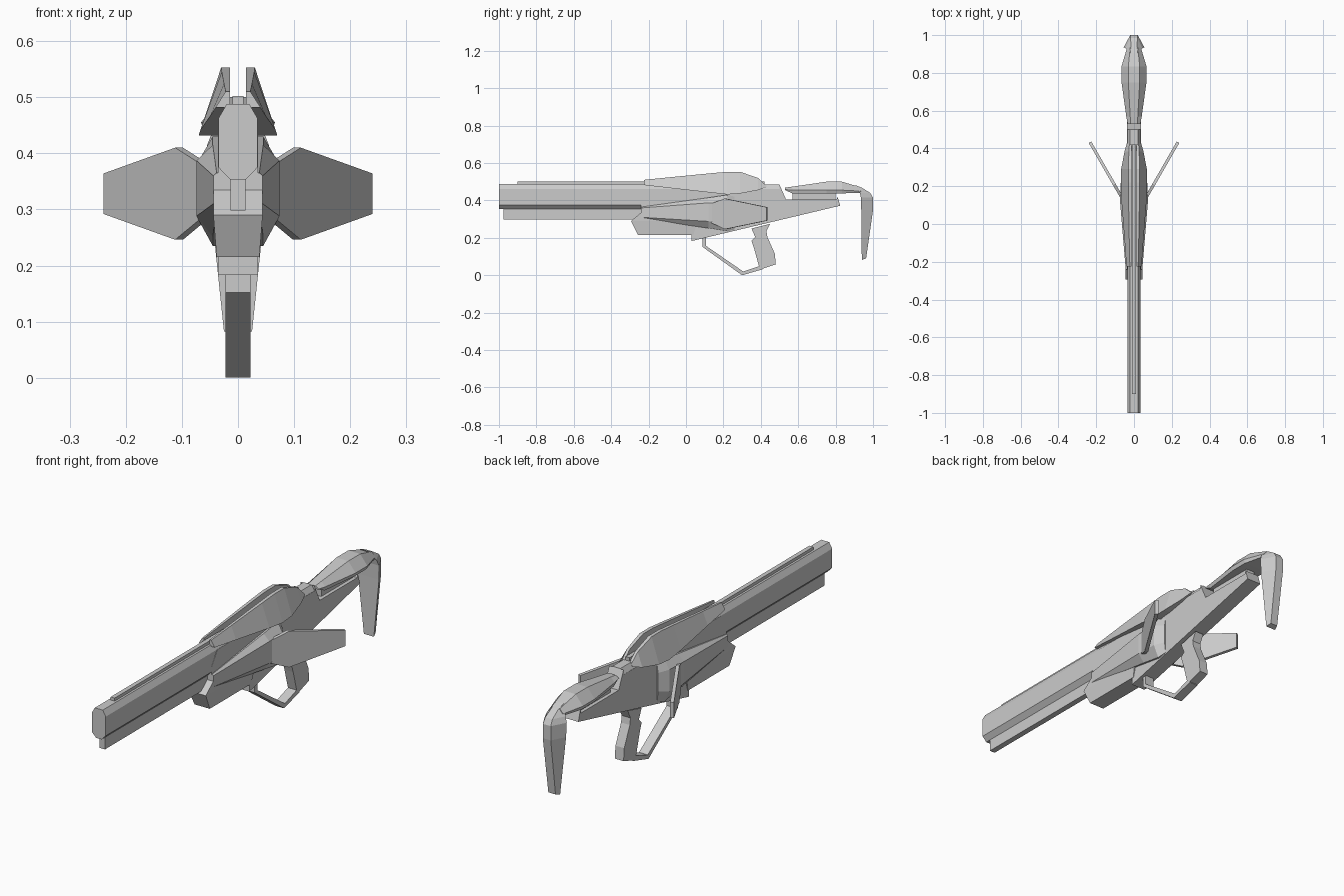
import bpy, bmesh


def loft(name, rings, mirror=False):
    """Skin closed rings of 3D points, cap both ends, optionally mirror in x."""
    bm = bmesh.new()
    for s in ((1, -1) if mirror else (1,)):
        rows = [[bm.verts.new((s * x, y, z)) for x, y, z in r] for r in rings]
        n = len(rows[0])
        for a, b in zip(rows, rows[1:]):
            for i in range(n):
                j = (i + 1) % n
                bm.faces.new((a[i], a[j], b[j], b[i]))
        bm.faces.new(rows[0])
        bm.faces.new(rows[-1])
    bmesh.ops.recalc_face_normals(bm, faces=bm.faces[:])
    me = bpy.data.meshes.new(name)
    bm.to_mesh(me)
    bm.free()
    ob = bpy.data.objects.new(name, me)
    bpy.context.collection.objects.link(ob)
    return ob


def plate(name, yz, w):
    """Side profile extruded across x."""
    return loft(name, [[(x, y, z) for y, z in yz] for x in (-w, w)])


def beam(name, half, y0, y1):
    """Symmetric cross-section (right half, top to bottom) run along y."""
    ring = half + [(-x, z) for x, z in reversed(half)]
    return loft(name, [[(x, y, z) for x, z in ring] for y in (y0, y1)])


# Barrel, lower barrel and sighting rail
beam("upper_barrel", [(.02, .488), (.035, .462), (.035, .375), (.0135, .353)], -1, 0)
beam("receiver_top", [(.02, .486), (.035, .462), (.035, .4)], -.02, .5)
beam("lower_barrel", [(.0135, .36), (.0135, .298)], -.975, -.2)
beam("top_rail", [(.01, .502), (.01, .48)], -.9, .42)

# Receiver slab with its tapering tail
plate("receiver", [(-.24, .40), (-.2, .462), (.5, .462), (.5, .484), (.535, .405),
                   (.805, .405), (.81, .42), (.825, .372), (.03, .183),
                   (.03, .25), (-.24, .25)], .036)

# Front lower housing, narrower at the bottom
loft("lower_housing", [[(s * w, y, z) for s, w, y, z in
                        ((-1, .044, y0, z), (1, .044, y0, z), (1, .044, y1, z), (-1, .044, y1, z))]
                       if z > .25 else
                       [(-.038, y0, z), (.038, y0, z), (.038, y1, z), (-.038, y1, z)]
                       for y0, y1, z in ((-.24, .06, .335), (-.294, .06, .29), (-.257, .04, .215))])

# Upper fairings either side of the rail: y, top z, top x, outer x, bottom z
loft("upper_fairing", [[(.014, y, zt), (xt, y, zt), (xo, y, zb), (.014, y, zb)]
                       for y, zt, xt, xo, zb in (
    (-.225, .51, .022, .040, .482), (-.085, .524, .025, .05, .466),
    (.13, .545, .029, .067, .442), (.22, .553, .03, .07, .432),
    (.29, .553, .03, .068, .437), (.385, .52, .027, .05, .455),
    (.43, .478, .024, .037, .472))], True)

# Side cheeks: y, outer x, outer z range, inner x, inner z range
loft("side_cheek", [[(.02, y, c), (xi, y, c), (xo, y, a), (xo, y, b), (xi, y, d), (.02, y, d)]
                    for y, xo, a, b, xi, c, d in (
    (-.24, .044, .36, .31, .038, .365, .305),
    (.12, .074, .387, .288, .045, .415, .251),
    (.22, .07, .387, .288, .045, .43, .235),
    (.26, .042, .38, .295, .036, .42, .245))], True)

# Swept side wings
outline = [(.065, .38), (.112, .41), (.24, .364), (.24, .292), (.112, .246), (.065, .285)]
loft("side_wing", [[(x - d, .125 + (x - .065) * 1.74 + d * .5, z) for x, z in outline]
                   for d in (0, .014)], True)

# Pistol grip and trigger guard
plate("grip", [(.35, .25), (.37, .205), (.35, .185), (.365, .14), (.395, .03), (.48, .058),
               (.475, .115), (.435, .205), (.43, .235), (.45, .275)], .022)
plate("trigger_guard", [(.088, .22), (.088, .152), (.3, 0), (.41, .032), (.41, .055),
                        (.306, .02), (.107, .157), (.107, .22)], .022)

# Cheek rest over the tail: y, top z, top x, side x, side z, bottom z
loft("cheek_rest", [[(-xt, y, zt), (xt, y, zt), (xs, y, zs), (xs * .9, y, zb),
                     (-xs * .9, y, zb), (-xs, y, zs)]
                    for y, zt, xt, xs, zs, zb in (
    (.53, .468, .018, .034, .458, .455), (.57, .474, .02, .041, .455, .437),
    (.75, .5, .03, .066, .455, .438), (.835, .5, .03, .066, .455, .438),
    (.935, .47, .02, .036, .45, .44))])
beam("rest_support", [(.02, .445), (.02, .4)], .57, .8)

# Hooked shoulder butt: z, front y, back y, front half width, back half width
loft("shoulder_butt", [[(-wf, yf, z0), (wf, yf, z0), (wb, yb, z1), (-wb, yb, z1)]
                       for z0, z1, yf, yb, wf, wb in (
    (.482, .468, .905, .94, .02, .016), (.44, .44, .93, .985, .045, .018),
    (.415, .415, .935, 1, .055, .02), (.35, .35, .937, 1, .053, .02),
    (.082, .09, .94, .963, .025, .018))])
